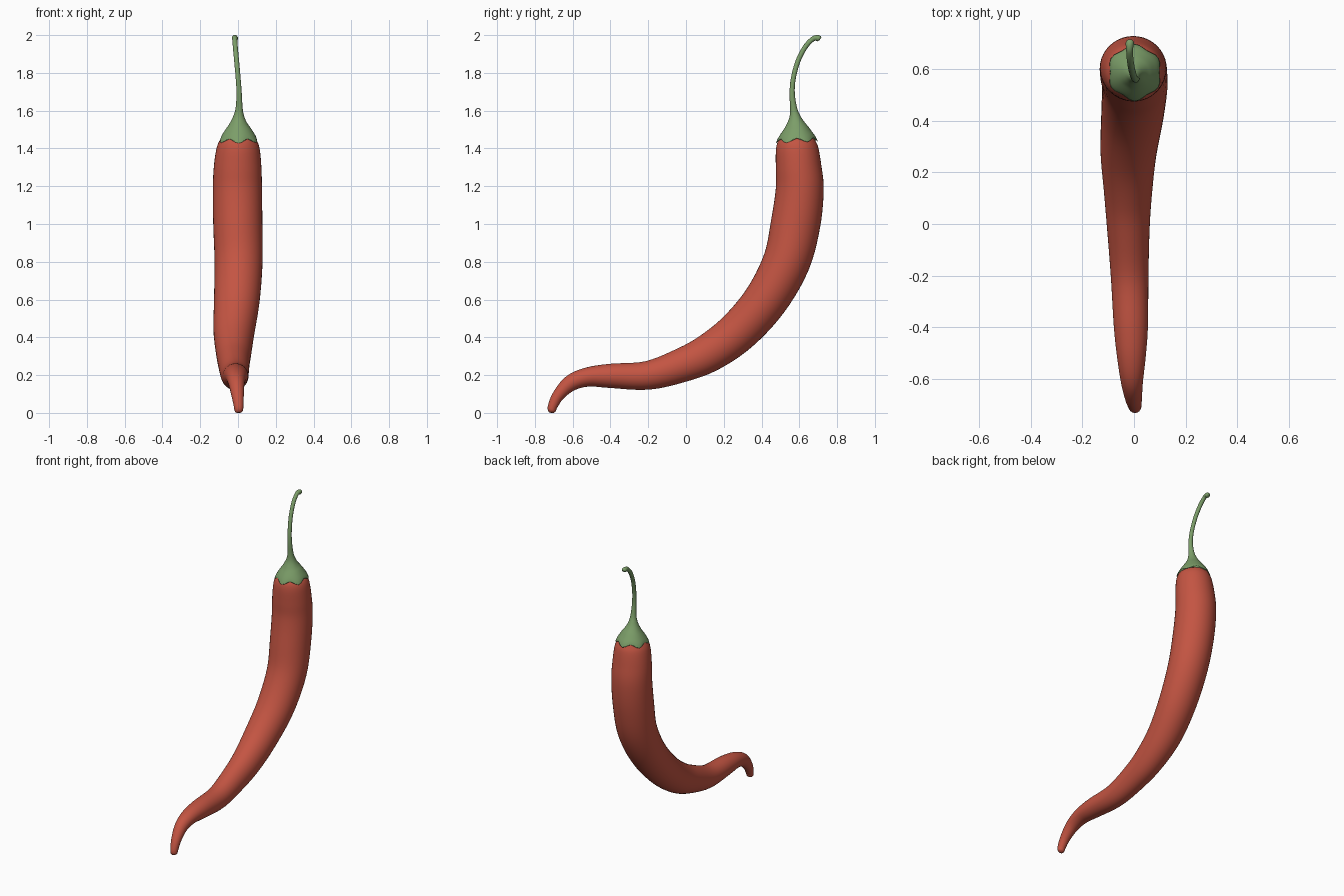
import bpy, bmesh, math
from mathutils import Vector

def catmull(rows, steps):
    """Smoothly interpolate rows of equal-length tuples."""
    out = []
    n = len(rows)
    for i in range(n - 1):
        p = [rows[max(0, min(n - 1, i + k))] for k in (-1, 0, 1, 2)]
        for s in range(steps):
            t = s / steps
            out.append([0.5 * (2*b + (c - a)*t + (2*a - 5*b + 4*c - d)*t*t
                               + (3*b - a - 3*c + d)*t**3) for a, b, c, d in zip(*p)])
    out.append(list(rows[-1]))
    return out

def material(name, color):
    m = bpy.data.materials.new(name)
    m.diffuse_color = color
    return m

def sweep(name, rows, segs, steps, mat, lobes=None):
    """Skin elliptical rings (x, y, z, side radius, depth radius) along a path."""
    rows = catmull(rows, steps)
    pts = [Vector(r[:3]) for r in rows]
    bm = bmesh.new()
    rings = []
    for i, r in enumerate(rows):
        t = (pts[min(i + 1, len(pts) - 1)] - pts[max(i - 1, 0)]).normalized()
        u = (Vector((1, 0, 0)) - t * t.x).normalized()
        v = t.cross(u)
        ring = []
        for k in range(segs):
            a = math.tau * k / segs
            grow, drop = lobes(a, i / (len(rows) - 1)) if lobes else (1, 0)
            co = pts[i] + (u * math.cos(a) * r[3] + v * math.sin(a) * r[4]) * grow
            co.z -= drop
            ring.append(bm.verts.new(co))
        rings.append(ring)
    for a, b in zip(rings, rings[1:]):
        for k in range(segs):
            j = (k + 1) % segs
            bm.faces.new((a[k], a[j], b[j], b[k]))
    bm.faces.new(rings[0][::-1])
    bm.faces.new(rings[-1])
    bmesh.ops.recalc_face_normals(bm, faces=bm.faces)
    me = bpy.data.meshes.new(name)
    bm.to_mesh(me)
    bm.free()
    for p in me.polygons:
        p.use_smooth = True
    me.materials.append(mat)
    ob = bpy.data.objects.new(name, me)
    bpy.context.collection.objects.link(ob)
    return ob

red = material("pepper_red", (0.55, 0.09, 0.055, 1))
green = material("stem_green", (0.2, 0.34, 0.14, 1))

# Curved pepper body, shoulder to tip
sweep("pepper_body", [
    (0.003, 0.587, 1.468, 0.040, 0.040),
    (0.003, 0.587, 1.461, 0.078, 0.078),
    (0.002, 0.587, 1.445, 0.096, 0.096),
    (0.001, 0.588, 1.400, 0.114, 0.112),
    (-0.002, 0.596, 1.300, 0.126, 0.121),
    (-0.003, 0.602, 1.180, 0.130, 0.127),
    (-0.001, 0.580, 1.000, 0.130, 0.131),
    (0.003, 0.532, 0.800, 0.127, 0.125),
    (-0.006, 0.424, 0.600, 0.121, 0.117),
    (-0.021, 0.280, 0.435, 0.109, 0.110),
    (-0.023, 0.130, 0.323, 0.094, 0.102),
    (-0.022, -0.010, 0.257, 0.083, 0.091),
    (-0.017, -0.200, 0.199, 0.073, 0.076),
    (-0.012, -0.400, 0.196, 0.066, 0.064),
    (-0.010, -0.520, 0.190, 0.055, 0.051),
    (-0.008, -0.610, 0.158, 0.043, 0.043),
    (-0.002, -0.674, 0.095, 0.033, 0.032),
    (0.003, -0.704, 0.040, 0.026, 0.026),
    (0.004, -0.711, 0.012, 0.022, 0.021),
    (0.005, -0.713, 0.001, 0.012, 0.011)], 40, 5, red)

# Six-pointed cap that flows into the stem
def cap_lobes(a, t):
    w = max(0, 1 - t / 0.30)
    c = math.cos(6 * (a - math.pi / 2))
    return 1 + 0.06 * w * c, 0.011 * w * w * c

sweep("cap_and_stem", [
    (0.003, 0.587, 1.443, 0.101, 0.105),
    (0.003, 0.586, 1.465, 0.092, 0.095),
    (0.003, 0.584, 1.500, 0.070, 0.071),
    (0.003, 0.581, 1.530, 0.049, 0.050),
    (0.004, 0.577, 1.565, 0.031, 0.031),
    (0.006, 0.570, 1.610, 0.019, 0.019),
    (0.006, 0.562, 1.690, 0.014, 0.014),
    (0.001, 0.568, 1.770, 0.013, 0.013),
    (-0.007, 0.592, 1.860, 0.013, 0.013),
    (-0.014, 0.630, 1.935, 0.013, 0.013),
    (-0.017, 0.668, 1.977, 0.013, 0.013),
    (-0.017, 0.691, 1.985, 0.015, 0.015),
    (-0.016, 0.704, 1.982, 0.016, 0.016),
    (-0.016, 0.710, 1.978, 0.010, 0.010)], 36, 4, green, cap_lobes)
